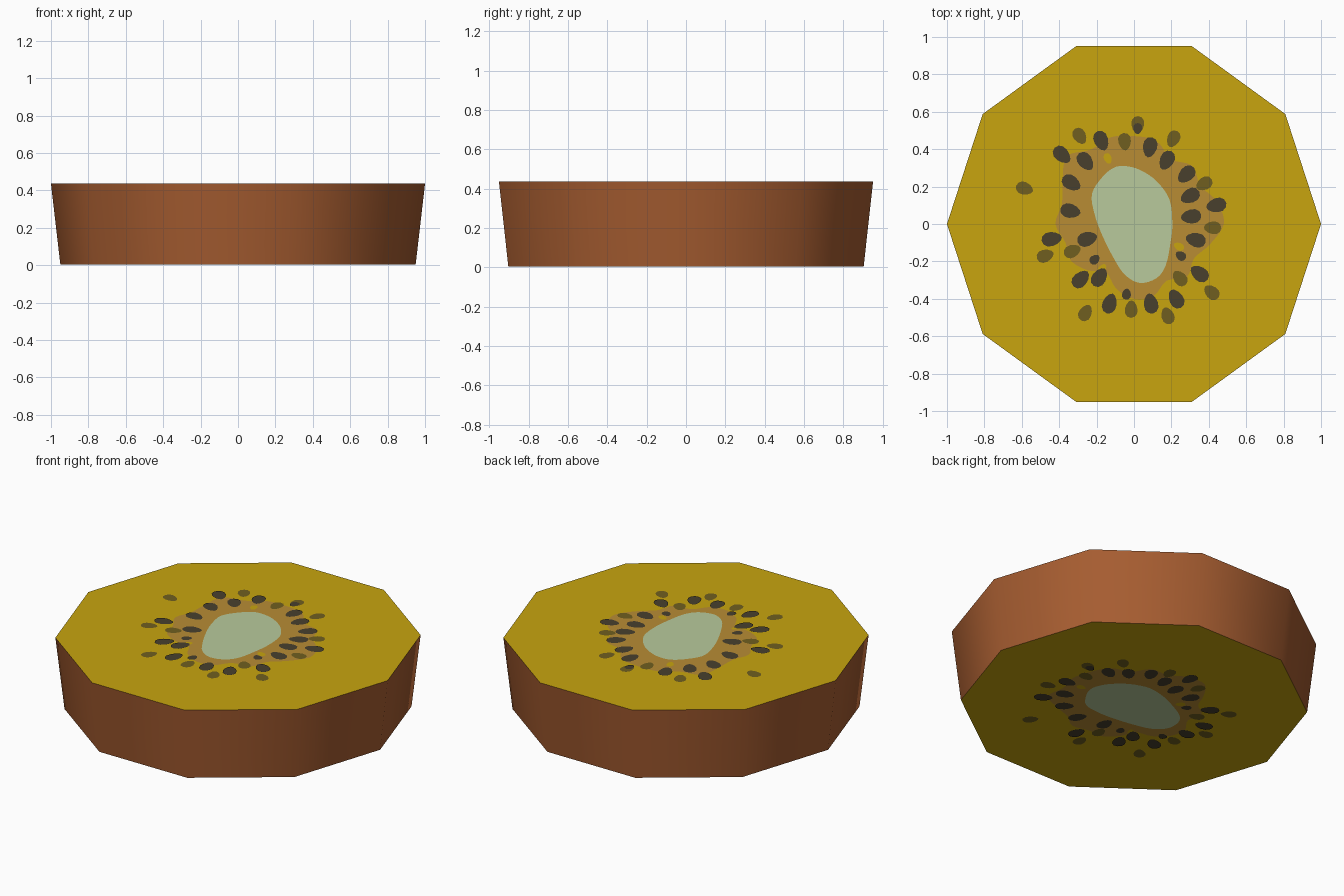
import bpy, bmesh, math
from mathutils import Vector

if "Cube" in bpy.data.objects:
    bpy.data.objects.remove(bpy.data.objects["Cube"])

H, R_TOP, R_BOT = 0.44, 1.0, 0.95
STEP = 0.0015          # gap between the painted layers
INSET = 3 * STEP


def material(name, rgb):
    m = bpy.data.materials.new(name)
    m.diffuse_color = (*rgb, 1)
    m.use_nodes = True
    m.node_tree.nodes["Principled BSDF"].inputs["Base Color"].default_value = m.diffuse_color
    return m


flesh = material("golden_flesh", (0.58, 0.376, 0.0045))
skin = material("brown_skin", (0.38, 0.108, 0.03))
halo = material("tan_halo", (0.479, 0.262, 0.034))
dark = material("dark_seed", (0.065, 0.051, 0.027))
olive = material("olive_seed", (0.162, 0.114, 0.014))
pale = material("pale_core", (0.479, 0.591, 0.332))


def finish(bm, name, mats):
    me = bpy.data.meshes.new(name)
    bm.to_mesh(me)
    bm.free()
    for m in mats:
        me.materials.append(m)
    ob = bpy.data.objects.new(name, me)
    bpy.context.collection.objects.link(ob)
    return ob


# Slice body: ten-sided tapered disc, skin on the side, flesh on the cut faces
bm = bmesh.new()
bmesh.ops.create_cone(bm, cap_ends=True, segments=10, radius1=R_BOT, radius2=R_TOP,
                      depth=H - 2 * INSET)
# turn so that a corner points along +x
first = max(bm.verts, key=lambda v: v.co.x)
turn = -math.atan2(first.co.y, first.co.x)
for v in bm.verts:
    x, y = v.co.x, v.co.y
    v.co.x = x * math.cos(turn) - y * math.sin(turn)
    v.co.y = x * math.sin(turn) + y * math.cos(turn)
    v.co.z += H / 2
bm.normal_update()
for f in bm.faces:
    f.material_index = 1 if abs(f.normal.z) > 0.9 else 0
body = finish(bm, "fruit_slice", [skin, flesh])
bpy.context.view_layer.objects.active = body
body.select_set(True)
bpy.ops.object.shade_smooth_by_angle(angle=math.radians(45))
body.select_set(False)


def smooth_loop(pts, n=4):
    """Closed rounded outline through the given points."""
    out, k = [], len(pts)
    for i in range(k):
        a, b, c, d = (Vector(pts[(i + j) % k]) for j in (-1, 0, 1, 2))
        for s in range(n):
            t = s / n
            out.append(0.5 * (2 * b + (c - a) * t + (2 * a - 5 * b + 4 * c - d) * t * t
                              + (3 * b - a - 3 * c + d) * t ** 3))
    return out


def seed_outline(x, y, length=0.055, width=0.038):
    """Egg-shaped seed pointing away from the centre."""
    u = Vector((x, y)).normalized()
    w = Vector((-u.y, u.x))
    c = Vector((x, y))
    pts = []
    for i in range(12):
        a = math.tau * i / 12
        pts.append(c + u * length * math.cos(a)
                   + w * width * math.sin(a) * (1 + 0.2 * math.cos(a)))
    return pts


def paint(name, outlines, mat, layer):
    """Lay flat outlines on the top, and their mirror image on the underside."""
    ca, sa = math.cos(math.radians(108)), math.sin(math.radians(108))
    for side in ("top", "bottom"):
        bm = bmesh.new()
        for pts in outlines:
            if side == "top":
                co = [(p.x, p.y, H - INSET + layer * STEP) for p in pts]
            else:
                co = [(R_BOT * (p.x * ca + p.y * sa), R_BOT * (p.x * sa - p.y * ca),
                       INSET - layer * STEP) for p in pts]
            f = bm.faces.new([bm.verts.new(c) for c in co])
            f.normal_update()
            if (f.normal.z > 0) != (side == "top"):
                f.normal_flip()
        finish(bm, f"{name}_{side}", [mat])


# Tan halo around the core: radius every 15 degrees
radii = [.48, .46, .41, .44, .40, .46, .47, .48, .46, .51, .44, .40,
         .42, .38, .39, .35, .30, .36, .40, .40, .35, .40, .37, .42]
paint("halo", [smooth_loop([(r * math.cos(math.radians(15 * i)),
                             r * math.sin(math.radians(15 * i)))
                            for i, r in enumerate(radii)])], halo, 1)

# Pale core
core = [(-.05, .31), (.03, .29), (.12, .23), (.19, .13), (.205, 0), (.195, -.1),
        (.17, -.22), (.12, -.29), (.03, -.315), (-.05, -.27), (-.11, -.18),
        (-.17, -.06), (-.21, .05), (-.225, .16), (-.17, .25), (-.11, .30)]
paint("core", [smooth_loop(core)], pale, 2)

# Flecks of flesh showing through the halo
flecks = [(-.14, .35), (.24, -.12), (-.17, -.24)]
paint("flecks", [seed_outline(x, y, .03, .02) for x, y in flecks], flesh, 2)

# Olive seeds, deeper in the flesh
olive_seeds = [(.02, .53), (-.29, .47), (-.05, .44), (.21, .455), (-.585, .19),
               (.375, .215), (.42, -.02), (-.475, -.17), (-.33, -.145),
               (.415, -.365), (-.015, -.455), (.18, -.49), (-.26, -.475),
               (.245, -.29)]
paint("olive_seeds", [seed_outline(x, y, .047, .034) for x, y in olive_seeds], olive, 2)

# Dark seeds
dark_seeds = [(-.175, .445), (.085, .41), (-.385, .37), (-.26, .335), (.175, .34),
              (.28, .265), (-.335, .22), (.30, .15), (.44, .10), (-.34, .07),
              (.305, .04), (-.44, -.08), (-.25, -.08), (.33, -.085), (-.285, -.295),
              (-.185, -.285), (.35, -.265), (.225, -.40), (-.13, -.425), (.09, -.425)]
small_seeds = [(.02, .51), (-.21, -.19), (.25, -.17), (-.04, -.375)]
paint("dark_seeds", [seed_outline(x, y) for x, y in dark_seeds]
      + [seed_outline(x, y, .03, .024) for x, y in small_seeds], dark, 3)
